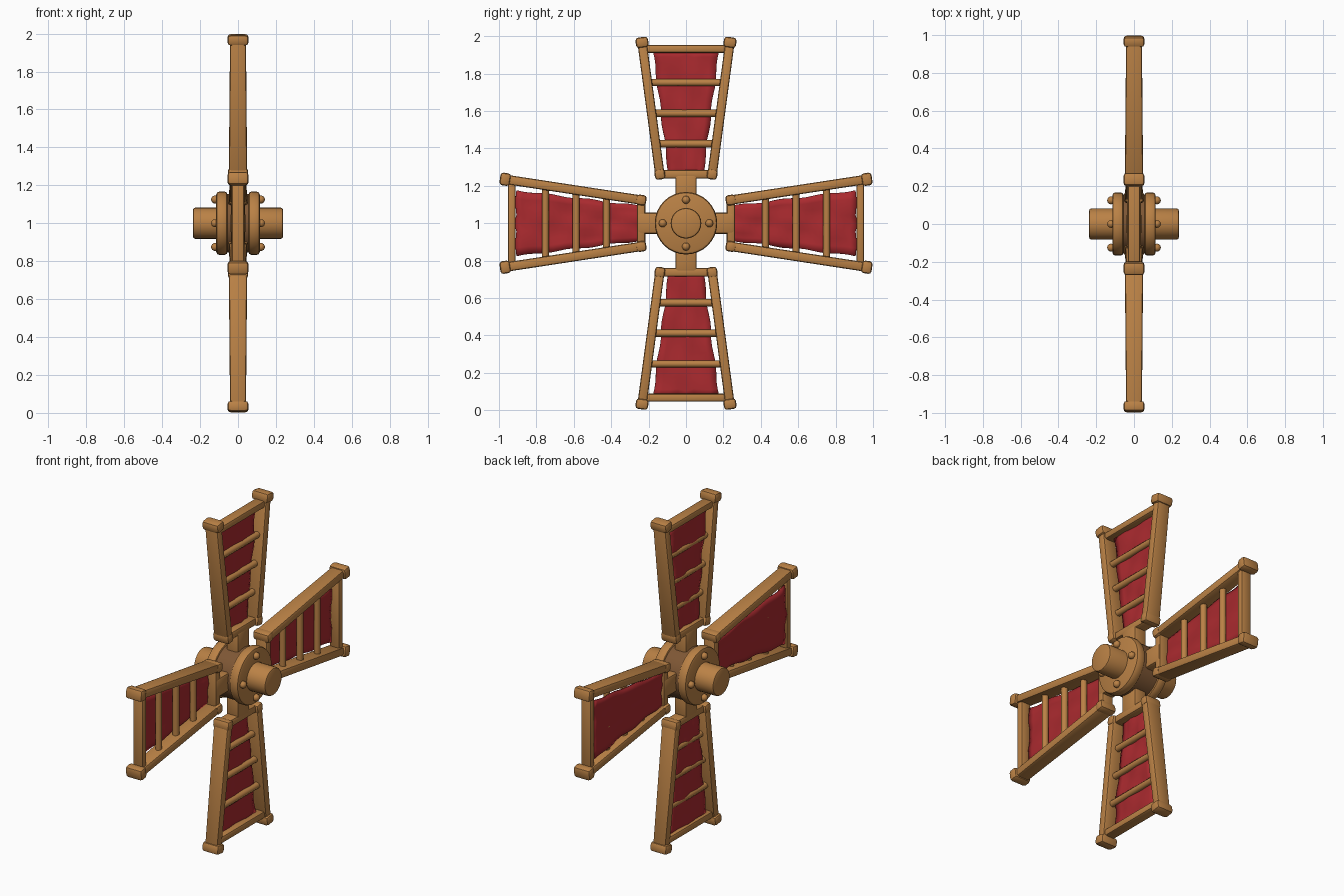
import bpy, bmesh, math
from mathutils import Matrix, Vector

cube = bpy.data.objects.get("Cube")
if cube:
    bpy.data.objects.remove(cube, do_unlink=True)


def material(name, rgb):
    m = bpy.data.materials.new(name)
    m.use_nodes = True
    m.diffuse_color = (*rgb, 1)
    m.node_tree.nodes["Principled BSDF"].inputs["Base Color"].default_value = (*rgb, 1)
    return m


WOOD = material("warm wood", (0.49, 0.22, 0.06))
DARK = material("dark wood", (0.21, 0.095, 0.035))
RED = material("red cloth", (0.40, 0.023, 0.028))
CENTRE = Matrix.Translation((0, 0, 1))


def finish(bm, name, mat, matrix, bevel=0.0):
    # Round the hard edges, then shade smoothly with sharp creases
    if bevel:
        hard = [e for e in bm.edges if e.calc_face_angle(0) > 1]
        bmesh.ops.bevel(bm, geom=hard, offset=bevel, segments=2, profile=0.5, affect='EDGES')
    bmesh.ops.recalc_face_normals(bm, faces=bm.faces)
    me = bpy.data.meshes.new(name)
    bm.to_mesh(me)
    bm.free()
    me.materials.append(mat)
    me.shade_smooth()
    me.set_sharp_from_angle(angle=math.radians(40))
    ob = bpy.data.objects.new(name, me)
    ob.matrix_world = matrix
    bpy.context.collection.objects.link(ob)
    return ob


def box(name, size, matrix, bevel=0.012, flare=1.0):
    # Box whose lower end is deeper by the flare factor
    bm = bmesh.new()
    bmesh.ops.create_cube(bm, size=1)
    for v in bm.verts:
        if v.co.z < 0:
            v.co.x *= flare
        v.co = Vector(a * b for a, b in zip(v.co, size))
    return finish(bm, name, WOOD, matrix, bevel)


def cylinder(name, radius, length, matrix, mat=WOOD, sides=24, bevel=0.0):
    bm = bmesh.new()
    bmesh.ops.create_cone(bm, cap_ends=True, segments=sides, radius1=radius,
                          radius2=radius, depth=length)
    return finish(bm, name, mat, matrix, bevel)


def cloth(name, r0, r1, w0, w1, x, matrix):
    # Rumpled tapered sheet with a slightly ragged outline
    bm = bmesh.new()
    n, m = 8, 20
    bmesh.ops.create_grid(bm, x_segments=n, y_segments=m, size=1)
    for v in bm.verts:
        u, t = v.co.x, (v.co.y + 1) / 2
        w = w0 + (w1 - w0) * t + 0.004 * math.sin(t * 19)
        r = r0 + (r1 - r0) * t - 0.012 * t * abs(math.sin(u * 5))
        ripple = 0.004 * math.sin(t * 17 + u * 3) + 0.003 * math.sin(u * 7 - t * 8)
        v.co = (x + ripple, u * w, r)
    ob = finish(bm, name, RED, matrix)
    mod = ob.modifiers.new("thickness", 'SOLIDIFY')
    mod.thickness = 0.008
    mod.offset = 0


def blade(label, angle, r0, w0, cloth_x, cloth_end):
    base = CENTRE @ Matrix.Rotation(angle, 4, 'X')
    r1, w1 = 0.967, 0.235
    half = lambda r: w0 + (w1 - w0) * (r - r0) / (r1 - r0)
    tilt = math.atan2(w1 - w0, r1 - r0)
    place = lambda u, r: base @ Matrix.Translation((0, u, r))

    # Side rails and their corner caps
    for side, s in (("a", -1), ("b", 1)):
        turn = Matrix.Rotation(-s * tilt, 4, 'X')
        box(f"{label}_rail_{side}", (0.084, 0.05, r1 - r0),
            place(s * (w0 + w1) / 2, (r0 + r1) / 2) @ turn, flare=1.15)
        box(f"{label}_outer_cap_{side}", (0.11, 0.068, 0.056), place(s * w1, r1) @ turn, 0.016)
        box(f"{label}_inner_cap_{side}", (0.108, 0.056, 0.056), place(s * w0, r0) @ turn, 0.016)

    # End bars
    box(f"{label}_outer_bar", (0.066, 2 * half(0.932), 0.042), place(0, 0.932))
    box(f"{label}_inner_bar", (0.075, 2 * w0, 0.045), place(0, r0))

    # Rungs
    for i, r in enumerate((0.425, 0.588, 0.752)):
        cylinder(f"{label}_rung_{i + 1}", 0.019, 2 * half(r),
                 place(0, r) @ Matrix.Rotation(math.pi / 2, 4, 'X'), sides=10)

    # Sail and the stem joining it to the hub
    cloth(f"{label}_sail", r0, cloth_end, 0.092, 0.176, cloth_x, base)
    box(f"{label}_stem", (0.08, 0.114, 0.17), place(0, 0.175), 0.014)


quarter = math.pi / 2
blade("top_blade", 0, 0.262, 0.14, -0.008, 0.93)
blade("bottom_blade", 2 * quarter, 0.262, 0.14, -0.008, 0.93)
blade("front_blade", quarter, 0.24, 0.124, -0.02, 0.918)
blade("back_blade", -quarter, 0.24, 0.124, -0.02, 0.918)

# Hub core and axle along x
along_x = Matrix.Rotation(quarter, 4, 'Y')
cylinder("hub_core", 0.155, 0.14, CENTRE @ along_x, DARK, 32)
cylinder("axle", 0.082, 0.476, CENTRE @ along_x, WOOD, 24, 0.012)

# Flanges with four round-headed bolts each
for side, s in (("left", 1), ("right", -1)):
    at = CENTRE @ Matrix.Translation((s * 0.085, 0, 0))
    cylinder(f"{side}_flange", 0.167, 0.06, at @ along_x, WOOD, 32, 0.016)
    for i in range(4):
        bm = bmesh.new()
        bmesh.ops.create_uvsphere(bm, u_segments=12, v_segments=8, radius=0.021)
        finish(bm, f"{side}_bolt_{i + 1}", WOOD, CENTRE @ Matrix.Rotation(i * quarter, 4, 'X')
               @ Matrix.Translation((s * 0.121, 0, 0.125)))
